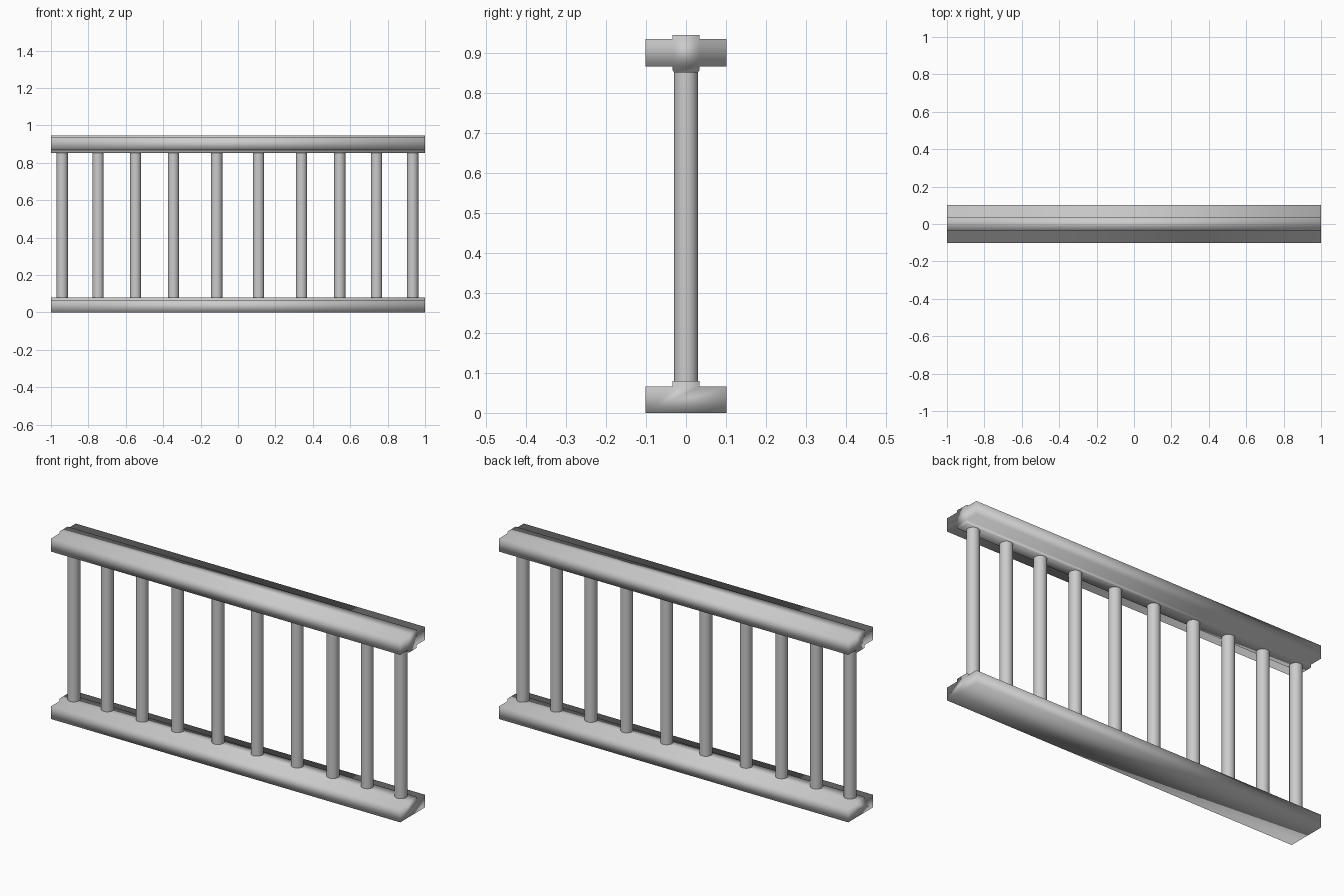
import bpy, bmesh

if "Cube" in bpy.data.objects:
    bpy.data.objects.remove(bpy.data.objects["Cube"])


def rail(name, half):
    # half: right-hand outline (y, z) from bottom to top, mirrored across y = 0
    outline = half + [(-y, z) for y, z in reversed(half)]
    bm = bmesh.new()
    face = bm.faces.new([bm.verts.new((-1, y, z)) for y, z in outline])
    ext = bmesh.ops.extrude_face_region(bm, geom=[face], use_keep_orig=True)
    moved = [v for v in ext["geom"] if isinstance(v, bmesh.types.BMVert)]
    bmesh.ops.translate(bm, verts=moved, vec=(2, 0, 0))
    bmesh.ops.recalc_face_normals(bm, faces=bm.faces)
    for f in bm.faces:
        f.smooth = True
    mesh = bpy.data.meshes.new(name)
    bm.to_mesh(mesh)
    bm.free()
    ob = bpy.data.objects.new(name, mesh)
    bpy.context.collection.objects.link(ob)
    return ob


# Bottom rail: flat base with a raised central strip
rail("bottom_rail", [(0.101, 0), (0.101, 0.066), (0.034, 0.066), (0.034, 0.08)])

# Handrail: strip above and a slightly chamfered strip below
rail("top_rail", [(0.03, 0.852), (0.034, 0.858), (0.034, 0.867), (0.101, 0.867),
                  (0.101, 0.935), (0.034, 0.935), (0.034, 0.945)])

# Round balusters between the rails
post_x = [-0.94, -0.748, -0.548, -0.345, -0.114, 0.11, 0.34, 0.544, 0.741, 0.934]
for i, x in enumerate(post_x):
    bpy.ops.mesh.primitive_cylinder_add(vertices=24, radius=0.03, depth=0.782,
                                        location=(x, 0, 0.466))
    bpy.context.object.name = f"baluster_{i + 1}"
    bpy.ops.object.shade_smooth_by_angle()
